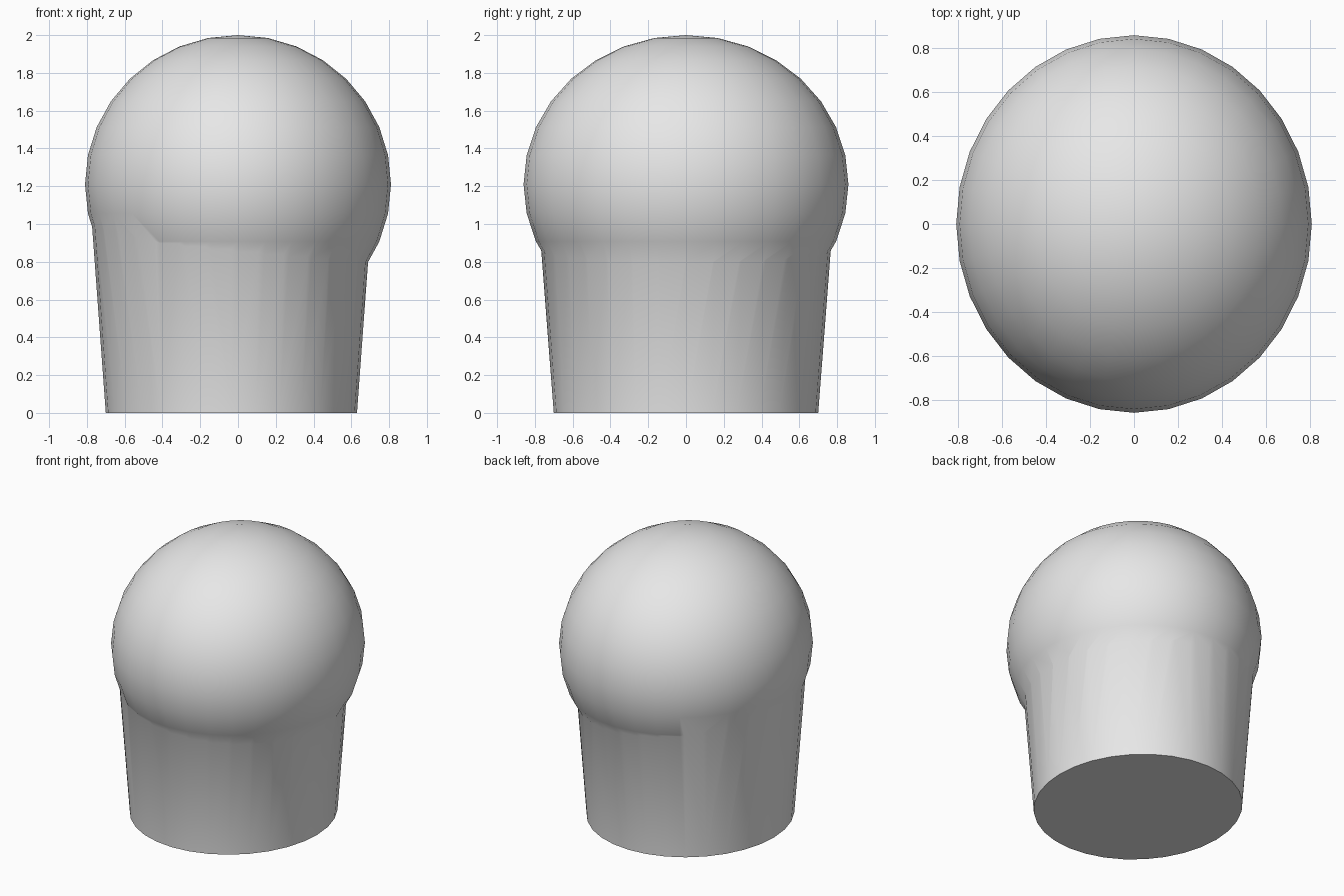
import bpy
import math

cube = bpy.data.objects.get("Cube")
if cube:
    bpy.data.objects.remove(cube, do_unlink=True)


def make_material(name, colour):
    mat = bpy.data.materials.new(name)
    mat.use_nodes = True
    mat.diffuse_color = colour
    mat.node_tree.nodes["Principled BSDF"].inputs["Base Color"].default_value = colour
    return mat


grey = make_material("light grey", (0.8, 0.8, 0.8, 1))


def finish(obj, name, scale):
    obj.name = name
    obj.scale = scale
    bpy.ops.object.transform_apply(location=True, rotation=True, scale=True)
    obj.data.materials.append(grey)
    return obj


# Rounded dome
bpy.ops.mesh.primitive_uv_sphere_add(segments=32, ring_count=16, radius=1, location=(0, 0, 1.21))
dome = finish(bpy.context.object, "rounded_top", (0.81, 0.86, 0.79))

# Tapered cup, slightly off-centre, ending inside the dome
bpy.ops.mesh.primitive_cone_add(vertices=32, radius1=0.70, radius2=0.785, depth=1.1,
                                location=(-0.035, 0, 0.55))
cup = finish(bpy.context.object, "tapered_cup", (0.95, 1, 1))

# Fuse both into one solid
union = dome.modifiers.new("fuse", "BOOLEAN")
union.operation = "UNION"
union.solver = "EXACT"
union.object = cup
bpy.ops.object.select_all(action="DESELECT")
dome.select_set(True)
bpy.context.view_layer.objects.active = dome
bpy.ops.object.modifier_apply(modifier="fuse")
bpy.data.objects.remove(cup, do_unlink=True)
dome.name = "domed_cup"

# Soft sides and a crisp flat base
bpy.ops.object.shade_smooth_by_angle(angle=math.radians(45))
